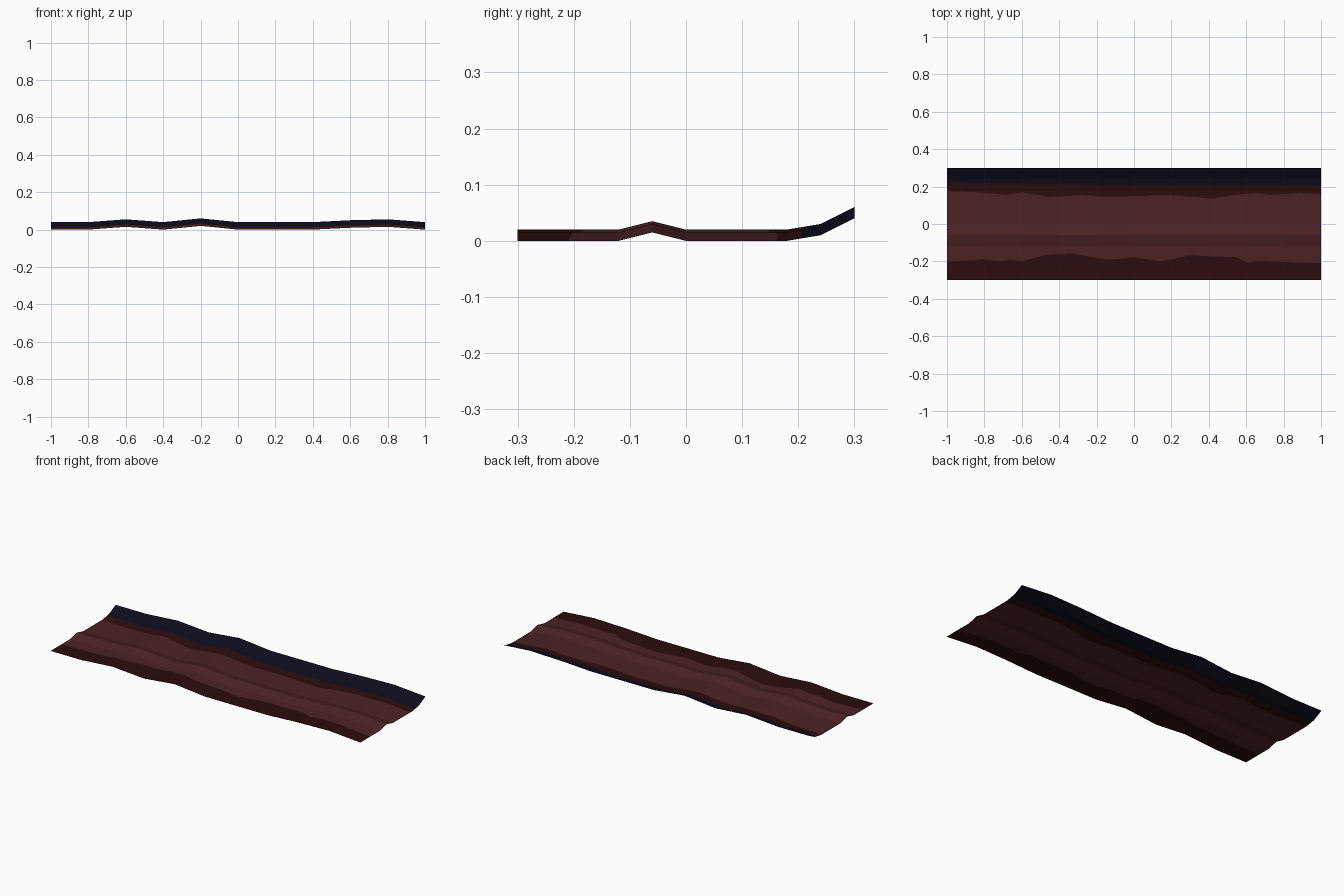
import bpy, bmesh

if "Cube" in bpy.data.objects:
    bpy.data.objects.remove(bpy.data.objects["Cube"])

def material(name, rgb):
    m = bpy.data.materials.new(name)
    m.diffuse_color = (*rgb, 1)
    m.use_nodes = True
    m.node_tree.nodes["Principled BSDF"].inputs["Base Color"].default_value = m.diffuse_color
    return m

def lerp(points, t):
    """Piecewise-linear curve through (t, value) points."""
    for (a, va), (b, vb) in zip(points, points[1:]):
        if t <= b:
            return va + (vb - va) * (t - a) / (b - a)
    return points[-1][1]

# Height waves: along the length and across the width
LENGTH_WAVE = [(-1, 0), (-.8, 0), (-.6, .015), (-.4, 0), (-.2, .02), (0, 0),
               (.4, 0), (.6, .01), (.8, .015), (1, 0)]
WIDTH_WAVE = [(-.3, 0), (-.12, 0), (-.06, .015), (0, 0), (.18, 0), (.24, .01), (.3, .04)]

# Ragged colour borders, y as a function of x
LOW = [(-1, -.2), (-.8, -.19), (-.71, -.2), (-.66, -.19), (-.6, -.2), (-.48, -.167),
       (-.33, -.157), (-.26, -.17), (-.14, -.192), (0, -.178), (.14, -.2), (.3, -.168),
       (.55, -.178), (.61, -.21), (.65, -.196), (.83, -.204), (1, -.21)]
HIGH = [(-1, .176), (-.85, .17), (-.67, .156), (-.6, .17), (-.45, .145), (-.28, .154),
        (-.14, .146), (.2, .154), (.42, .136), (.54, .156), (.66, .165), (.73, .156),
        (.89, .165), (1, .16)]
TRIM = [(-1, .222), (-.5, .214), (0, .21), (1, .207)]

# Columns at every wave or border corner
xs = sorted({p[0] for curve in (LENGTH_WAVE, LOW, HIGH, TRIM) for p in curve})

bm = bmesh.new()
columns = []
for x in xs:
    ys = [-.3, lerp(LOW, x), -.12, -.06, 0, lerp(HIGH, x), .18, lerp(TRIM, x), .24, .3]
    columns.append([bm.verts.new((x, y, lerp(LENGTH_WAVE, x) + lerp(WIDTH_WAVE, y))) for y in ys])

# Bands by row: dark edge, inner strip, dark edge, navy trim
BANDS = [0, 1, 1, 1, 1, 0, 0, 2, 2]
for a, b in zip(columns, columns[1:]):
    for j, band in enumerate(BANDS):
        bm.faces.new((a[j], b[j], b[j + 1], a[j + 1])).material_index = band

mesh = bpy.data.meshes.new("cloth_strip")
bm.to_mesh(mesh)
bm.free()
for m in (material("dark maroon", (.025, .0038, .0042)),
          material("dusty maroon", (.072, .0165, .018)),
          material("dark navy", (.0038, .0038, .0125))):
    mesh.materials.append(m)
bpy.context.collection.objects.link(bpy.data.objects.new("cloth_strip", mesh))
